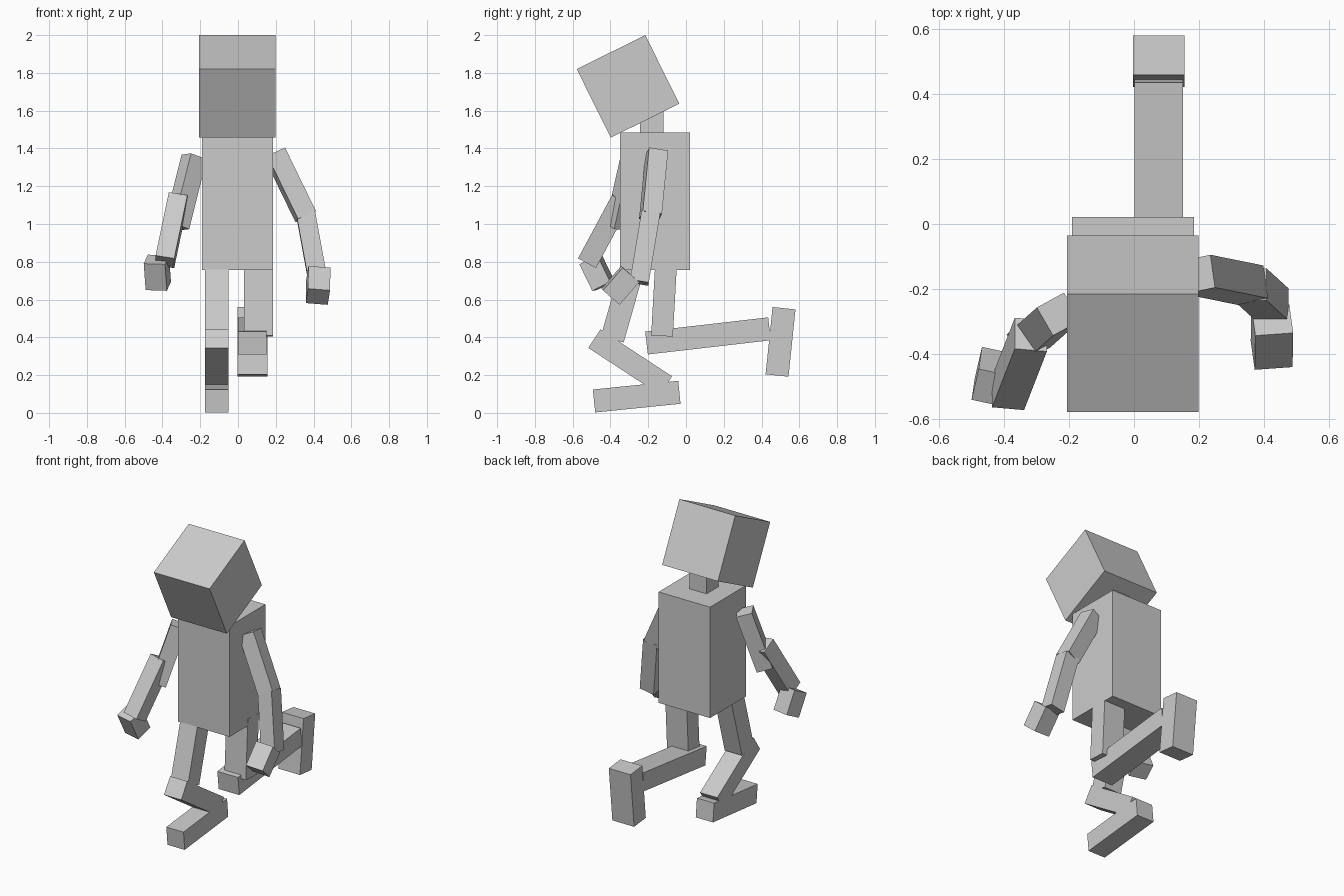
import bpy
from math import cos, sin, radians
from mathutils import Matrix, Vector

cube = bpy.data.objects.get("Cube")
if cube:
    bpy.data.objects.remove(cube, do_unlink=True)

GREY = (0.6, 0.6, 0.6, 1)
grey = bpy.data.materials.new("plain_grey")
grey.use_nodes = True
grey.diffuse_color = GREY
grey.node_tree.nodes["Principled BSDF"].inputs["Base Color"].default_value = GREY


def block(name, start, end, width, depth, yaw=0):
    """Box running from start to end; width lies along x turned by yaw."""
    start, end = Vector(start), Vector(end)
    axis = (end - start).normalized()
    side = Vector((cos(radians(yaw)), sin(radians(yaw)), 0))
    side = (side - axis * side.dot(axis)).normalized()
    turn = Matrix((side, axis.cross(side), axis)).transposed().to_4x4()
    bpy.ops.mesh.primitive_cube_add(size=1)
    obj = bpy.context.object
    obj.name = obj.data.name = name
    scale = Matrix.Diagonal((width, depth, (end - start).length, 1))
    obj.matrix_world = Matrix.Translation((start + end) / 2) @ turn @ scale
    obj.data.materials.append(grey)
    return obj


# Body, neck and bowed head
block("torso", (-0.003, -0.164, 0.757), (-0.003, -0.164, 1.485), 0.374, 0.372)
block("neck", (-0.003, -0.182, 1.45), (-0.003, -0.182, 1.66), 0.125, 0.125)
block("head", (-0.004, -0.217, 1.547), (-0.004, -0.397, 1.91), 0.405, 0.405)

# Right leg, stepping forward
block("right_thigh", (-0.113, -0.265, 0.83), (-0.113, -0.39, 0.39), 0.125, 0.125)
block("right_shin", (-0.113, -0.485, 0.393), (-0.113, -0.106, 0.145), 0.125, 0.117)
block("right_foot", (-0.113, -0.487, 0.063), (-0.113, -0.035, 0.109), 0.125, 0.122)

# Left leg, kneeling with the shin trailing behind
block("left_thigh", (0.108, -0.105, 0.8), (0.108, -0.127, 0.407), 0.155, 0.115)
block("left_shin", (0.076, -0.209, 0.37), (0.076, 0.442, 0.445), 0.15, 0.122)
block("left_foot", (0.076, 0.519, 0.554), (0.076, 0.482, 0.198), 0.158, 0.122)

# Right arm, reaching forward
block("right_upper_arm", (-0.232, -0.277, 1.355), (-0.325, -0.36, 0.985), 0.1, 0.1, 30)
block("right_forearm", (-0.317, -0.34, 1.135), (-0.387, -0.52, 0.8), 0.1, 0.108)
block("right_hand", (-0.432, -0.505, 0.812), (-0.422, -0.437, 0.672), 0.115, 0.108, -13)

# Left arm, hanging down
block("left_upper_arm", (0.195, -0.155, 1.375), (0.358, -0.188, 1.04), 0.105, 0.103, 8)
block("left_forearm", (0.358, -0.187, 1.055), (0.425, -0.248, 0.69), 0.1, 0.1)
block("left_hand", (0.425, -0.295, 0.735), (0.423, -0.4, 0.615), 0.117, 0.117, 8)
